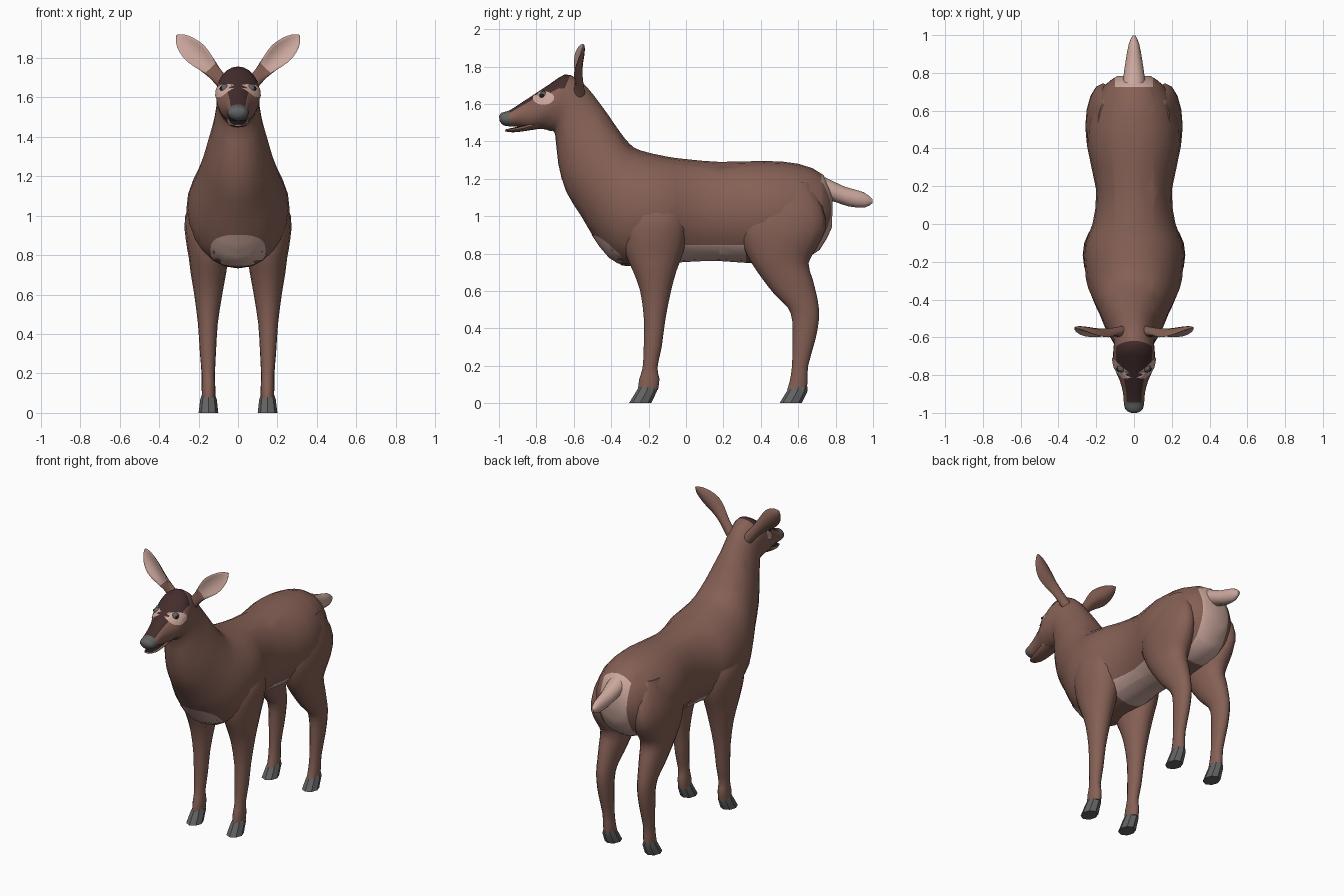
import bpy, bmesh, math
from mathutils import Vector
from mathutils.bvhtree import BVHTree

if "Cube" in bpy.data.objects:
    bpy.data.objects.remove(bpy.data.objects["Cube"])


def material(name, rgb):
    m = bpy.data.materials.new(name)
    m.diffuse_color = (*rgb, 1)
    m.use_nodes = True
    m.node_tree.nodes["Principled BSDF"].inputs["Base Color"].default_value = m.diffuse_color
    return m


BROWN, PALE, DARK, GREY, BLACK = range(5)
MATS = [material("brown_fur", (0.235, 0.117, 0.09)), material("pale_fur", (0.60, 0.39, 0.34)),
        material("dark_mask", (0.058, 0.026, 0.026)), material("horn_grey", (0.125, 0.125, 0.125)),
        material("black", (0.012, 0.012, 0.012))]


def finish(bm, name, mirror=False, angle=40):
    bmesh.ops.recalc_face_normals(bm, faces=bm.faces[:])
    for f in bm.faces:
        f.smooth = True
    me = bpy.data.meshes.new(name)
    bm.to_mesh(me)
    bm.free()
    for m in MATS:
        me.materials.append(m)
    me.set_sharp_from_angle(angle=math.radians(angle))
    ob = bpy.data.objects.new(name, me)
    bpy.context.collection.objects.link(ob)
    if mirror:
        ob.modifiers.new("mirror", 'MIRROR').use_mirror_merge = False
    return ob


def smooth_rows(rows, sub):
    """Catmull-Rom interpolation between rows of section numbers."""
    out = []
    for i in range(len(rows) - 1):
        p0, p1, p2, p3 = (rows[min(max(k, 0), len(rows) - 1)] for k in range(i - 1, i + 3))
        for s in range(sub):
            t = s / sub
            out.append([0.5 * (2 * b + (c - a) * t + (2 * a - 5 * b + 4 * c - d) * t * t
                               + (3 * b - a - 3 * c + d) * t ** 3)
                        for a, b, c, d in zip(p0, p1, p2, p3)])
    return out + [list(rows[-1])]


def loft(rows, point, sides, sub=1, paint=None, base=BROWN):
    """Skin sections; paint(row, angle) picks the material of each face."""
    bm = bmesh.new()
    rings = [[bm.verts.new(point(r, 2 * math.pi * j / sides)) for j in range(sides)]
             for r in smooth_rows(rows, sub)]
    for i, (a, b) in enumerate(zip(rings, rings[1:])):
        for j in range(sides):
            k = (j + 1) % sides
            f = bm.faces.new((a[j], a[k], b[k], b[j]))
            f.material_index = paint((i + 0.5) / sub, (j + 0.5) / sides * 360) if paint else base
    for ring, row in ((rings[0], 0), (rings[-1], len(rows) - 1)):
        f = bm.faces.new(ring)
        f.material_index = paint(row, 180) if paint else base
    return bm


def upright(r, a):
    """Section from top (y, z), bottom (y, z) and half width; angle 0 is the top."""
    yt, zt, yb, zb, w = r
    c = math.cos(a) / 2
    return (w * math.sin(a), (yt + yb) / 2 + (yt - yb) * c, (zt + zb) / 2 + (zt - zb) * c)


def level(r, a):
    """Level section from z, y range and x range."""
    z, y0, y1, x0, x1 = r
    return ((x0 + x1) / 2 + (x1 - x0) / 2 * math.cos(a), (y0 + y1) / 2 + (y1 - y0) / 2 * math.sin(a), z)


# Body, neck and head in one skin
BODY = [(.785, 1.10, .78, .94, .09), (.735, 1.22, .715, .82, .165), (.60, 1.28, .60, .765, .225),
        (.42, 1.295, .42, .745, .25), (.18, 1.29, .18, .76, .20), (0, 1.305, 0, .755, .22),
        (-.10, 1.318, -.13, .745, .26), (-.24, 1.35, -.34, .735, .255), (-.30, 1.385, -.46, .84, .225),
        (-.36, 1.46, -.56, 1.0, .185), (-.415, 1.54, -.64, 1.13, .155), (-.47, 1.615, -.683, 1.28, .125),
        (-.53, 1.69, -.70, 1.44, .108), (-.59, 1.74, -.725, 1.455, .108), (-.65, 1.757, -.76, 1.465, .112),
        (-.73, 1.705, -.80, 1.468, .103), (-.81, 1.652, -.85, 1.47, .075), (-.89, 1.60, -.90, 1.48, .058),
        (-.945, 1.565, -.94, 1.48, .054), (-.985, 1.553, -.975, 1.485, .046), (-1.0, 1.535, -.995, 1.505, .022)]


def paint_body(row, deg):
    if row > 18:
        return GREY
    off = min(deg, 360 - deg)
    return DARK if row > 13.4 and off < (60 if row < 15 else 48) else BROWN


bm = loft(BODY, upright, 24, 2, paint_body)
# Crisp borders for the pale rump and belly
for co, no in (((.1, 0, 0), (1, 0, 0)), ((-.1, 0, 0), (1, 0, 0)), ((0, .725, 0), (0, 1, 0)),
               ((0, .58, 0), (0, 1, 0)), ((0, -.05, 0), (0, 1, 0)), ((0, .32, 0), (0, 1, 0)),
               ((0, 0, .845), (0, 0, 1))):
    bmesh.ops.bisect_plane(bm, geom=bm.verts[:] + bm.edges[:] + bm.faces[:], plane_co=co, plane_no=no)
for f in bm.faces:
    c = f.calc_center_median()
    rump = abs(c.x) < .1 and (c.y > .725 or (c.y > .58 and c.z < .9))
    belly = -.05 < c.y < .32 and c.z < .845
    if rump or belly:
        f.material_index = PALE
tree = BVHTree.FromBMesh(bm)
finish(bm, "body", angle=60)

# Lower jaw with a dark mouth
bm = loft([(-.80, 1.52, -.78, 1.468, .06), (-.86, 1.49, -.86, 1.455, .052),
           (-.92, 1.474, -.925, 1.448, .042), (-.965, 1.464, -.968, 1.453, .022)],
          upright, 12, 2, lambda r, d: BLACK if min(d, 360 - d) < 60 else BROWN)
finish(bm, "lower_jaw")

# Tail
finish(loft([(.70, 1.225, .74, 1.09, .062), (.76, 1.20, .80, 1.075, .056), (.85, 1.157, .87, 1.052, .045),
             (.95, 1.128, .955, 1.046, .028), (.998, 1.09, .998, 1.07, .008)],
            upright, 12, 2, base=PALE), "tail")

# Legs
FRONT = [(1.14, -.24, -.06, .10, .20), (1.0, -.32, 0, .06, .268), (.88, -.335, 0, .05, .265),
         (.79, -.32, -.02, .05, .25), (.71, -.285, -.05, .06, .24), (.6, -.245, -.08, .08, .222),
         (.45, -.225, -.11, .103, .203), (.3, -.226, -.13, .112, .193), (.19, -.232, -.153, .118, .183),
         (.13, -.25, -.142, .115, .184), (.07, -.257, -.15, .115, .183)]
HIND = [(1.18, .42, .66, .08, .19), (1.05, .32, .73, .08, .24), (.93, .29, .745, .07, .258),
        (.83, .31, .70, .055, .25), (.75, .35, .655, .06, .238), (.66, .412, .678, .075, .225),
        (.58, .475, .698, .09, .213), (.51, .545, .71, .10, .205), (.44, .568, .71, .105, .20),
        (.34, .57, .692, .11, .195), (.2, .567, .653, .117, .185), (.12, .555, .65, .115, .184),
        (.07, .54, .645, .115, .183)]
for name, rows, heel in (("front", FRONT, -.19), ("hind", HIND, .615)):
    finish(loft(rows, level, 16, 2), name + "_legs", True, 60)
    # Hoof slopes forward to the ground
    hoof = [(.09, heel - .06, heel + .035, .115, .184), (.065, heel - .075, heel + .035, .107, .192),
            (0, heel - .115, heel + .004, .10, .20)]
    finish(loft(hoof, level, 8, base=GREY), name + "_hooves", True, 30)

# Ears: flat cupped leaves, pale inside
EAR = [(.065, -.57, 1.66, .034, .03, 0), (.115, -.575, 1.72, .035, .022, .01),
       (.165, -.578, 1.775, .048, .016, .028), (.215, -.572, 1.823, .06, .013, .032),
       (.26, -.562, 1.865, .051, .012, .024), (.293, -.553, 1.898, .03, .009, .01),
       (.311, -.548, 1.916, .004, .004, 0)]


def ear_point(r, a):
    x, y, z, w, thick, cup = r
    c = math.cos(a)
    return (x + .72 * w * c, y + thick * math.sin(a) - cup * c * c + cup * .3, z - .69 * w * c)


finish(loft(EAR, ear_point, 16, 2, lambda r, d: PALE if r > 1.4 and d > 180 else BROWN), "ears", True, 50)


def patch(name, centre, u, v, ray, mirror, power=1.0):
    """Thin oval plate laid onto the body surface along a ray."""
    bm = bmesh.new()
    u, v, ray = Vector(u), Vector(v), Vector(ray)

    def on_skin(r, a):
        c, s = math.cos(a), math.sin(a)
        p = (Vector(centre) + u * r * math.copysign(abs(c) ** power, c)
             + v * r * math.copysign(abs(s) ** power, s))
        hit, nor, _, _ = tree.ray_cast(p, ray)
        if hit is None:
            hit, nor, _, _ = tree.find_nearest(p + ray * .3)
        return bm.verts.new(hit - ray * .005)
    hub = on_skin(0, 0)
    n = 24
    rings = [[on_skin(k / 5, 2 * math.pi * j / n) for j in range(n)] for k in range(1, 6)]
    for j in range(n):
        k = (j + 1) % n
        bm.faces.new((hub, rings[0][j], rings[0][k]))
        for a, b in zip(rings, rings[1:]):
            bm.faces.new((a[j], b[j], b[k], a[k]))
    for f in bm.faces:
        f.material_index = PALE
    bmesh.ops.recalc_face_normals(bm, faces=bm.faces[:])
    if sum(f.normal.dot(ray) for f in bm.faces) > 0:
        bmesh.ops.reverse_faces(bm, faces=bm.faces[:])
    for f in bm.faces:
        f.smooth = True
    me = bpy.data.meshes.new(name)
    bm.to_mesh(me)
    bm.free()
    for m in MATS:
        me.materials.append(m)
    ob = bpy.data.objects.new(name, me)
    bpy.context.collection.objects.link(ob)
    if mirror:
        ob.modifiers.new("mirror", 'MIRROR').use_mirror_merge = False


patch("chest_patch", (0, -.9, .825), (.14, 0, 0), (0, 0, .078), (0, 1, 0), False, .75)
patch("eye_patch", (.5, -.762, 1.632), (0, .057, 0), (0, 0, .036), (-1, 0, 0), True)

# Eyes with pupils
skin = tree.ray_cast(Vector((.5, -.766, 1.645)), Vector((-1, 0, 0)))[0]
for name, shift, size, mat in (("eyes", -.008, .023, GREY), ("pupils", .006, .0125, BLACK)):
    bm = bmesh.new()
    bmesh.ops.create_uvsphere(bm, u_segments=12, v_segments=8, radius=size)
    bmesh.ops.translate(bm, verts=bm.verts[:], vec=skin + Vector((shift, -shift * .4, 0)))
    for f in bm.faces:
        f.material_index = mat
    finish(bm, name, True)
